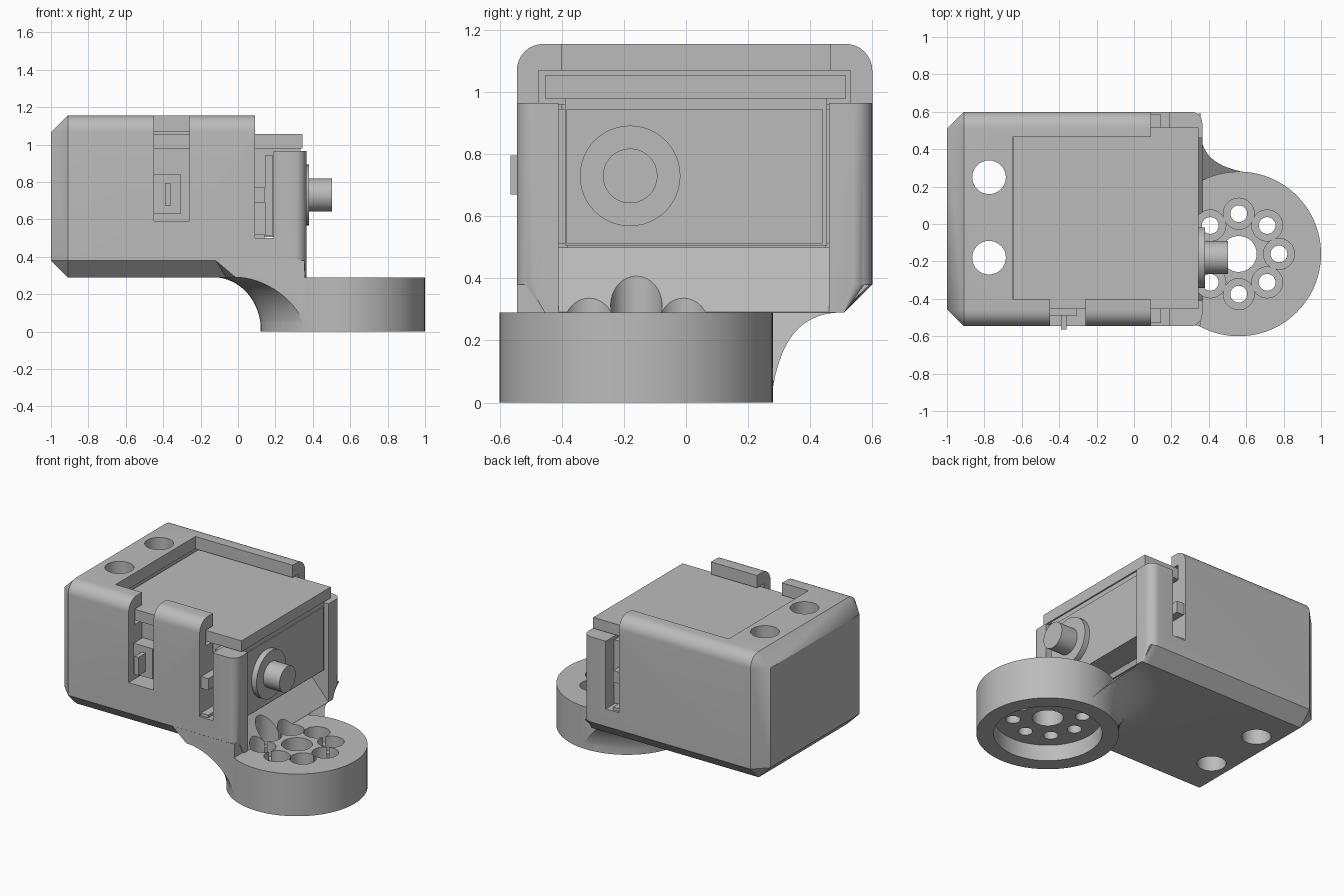
import bpy, bmesh
from math import sin, cos, pi

if "Cube" in bpy.data.objects:
    bpy.data.objects.remove(bpy.data.objects["Cube"])

grey = bpy.data.materials.new("grey plastic")
grey.use_nodes = True
GREY = (0.5, 0.5, 0.5, 1)
grey.diffuse_color = GREY
grey.node_tree.nodes["Principled BSDF"].inputs["Base Color"].default_value = GREY

AXIS = (0.56, -0.16)   # centre of the pivot disc


def finish(bm, name):
    bmesh.ops.remove_doubles(bm, verts=bm.verts, dist=1e-5)
    bmesh.ops.recalc_face_normals(bm, faces=bm.faces)
    mesh = bpy.data.meshes.new(name)
    bm.to_mesh(mesh)
    bm.free()
    mesh.materials.append(grey)
    ob = bpy.data.objects.new(name, mesh)
    bpy.context.collection.objects.link(ob)
    return ob


def loft(name, rings):
    """Skin a list of equal rings and cap both ends."""
    bm = bmesh.new()
    loops = [[bm.verts.new(p) for p in ring] for ring in rings]
    n = len(loops[0])
    for a, b in zip(loops, loops[1:]):
        for i in range(n):
            j = (i + 1) % n
            bm.faces.new((a[i], a[j], b[j], b[i]))
    bm.faces.new(loops[0])
    bm.faces.new(loops[-1])
    return finish(bm, name)


def box(name, x, y, z):
    return loft(name, [[(x[0], y[0], h), (x[1], y[0], h), (x[1], y[1], h), (x[0], y[1], h)] for h in z])


def prism(name, outline, y):
    """Extrude an x-z outline along y."""
    return loft(name, [[(px, d, pz) for px, pz in outline] for d in y])


def lathe(name, centre, profile, n=64):
    """Rings of (radius, height) about a vertical axis."""
    return loft(name, [[(centre[0] + r * cos(2 * pi * i / n), centre[1] + r * sin(2 * pi * i / n), h)
                        for i in range(n)] for r, h in profile])


def rod(name, centre, r, x, n=48):
    """Cylinder along x."""
    return loft(name, [[(d, centre[0] + r * cos(2 * pi * i / n), centre[1] + r * sin(2 * pi * i / n))
                        for i in range(n)] for d in x])


def combine(target, other, mode="DIFFERENCE"):
    mod = target.modifiers.new("combine", "BOOLEAN")
    mod.operation, mod.object, mod.solver = mode, other, "EXACT"
    bpy.context.view_layer.objects.active = target
    bpy.ops.object.modifier_apply(modifier=mod.name)
    bpy.data.objects.remove(other)


def smooth(ob):
    bpy.ops.object.select_all(action="DESELECT")
    ob.select_set(True)
    bpy.context.view_layer.objects.active = ob
    bpy.ops.object.shade_smooth_by_angle(angle=0.5)


# Housing section: chamfered bottom, rounded top
Y0, Y1, Z0, Z1, C, R = -0.545, 0.60, 0.29, 1.155, 0.09, 0.085
section = [(Y0, Z0 + C), (Y0 + C, Z0), (Y1 - C, Z0), (Y1, Z0 + C)]
arc = [i * pi / 16 for i in range(9)]
section += [(Y1 - R + R * cos(a), Z1 - R + R * sin(a)) for a in arc]
section += [(Y0 + R - R * sin(a), Z1 - R + R * cos(a)) for a in arc]


def section_ring(x, dy, dz):
    return [(x, min(max(y, Y0 + dy), Y1 - dy), min(max(z, Z0 + dz), Z1 - dz)) for y, z in section]


# Housing block: chamfered back, rounded front uprights
rings = [section_ring(-1, C, C), section_ring(-1 + C, 0, 0)]
rings += [section_ring(0.305 + 0.06 * sin(a), 0.06 * (1 - cos(a)), 0) for a in arc]
housing = loft("housing", rings)

# Flared neck around the disc, trimmed to the housing and sloped at the front
flare = [(0.69 - 0.253 * cos(i * pi / 32), 0.004 + 0.286 * sin(i * pi / 32)) for i in range(17)]
neck = lathe("neck", AXIS, flare + [(0.78, 0.38)], 96)
combine(neck, box("trim", (-0.5, 0.7), (Y0 + 0.001, Y1 - 0.001), (-0.1, 0.6)), "INTERSECT")
combine(neck, prism("slope", [(0.355, 0.5), (0.355, 0.29), (0.64, -0.01), (2, -0.01), (2, 0.5)], (-1, 1)))
combine(housing, neck, "UNION")

# Motor pocket with ramp, front step, lid groove, side slot and cable notch
combine(housing, box("pocket", (-0.65, 0.21), (-0.4, 0.465), (0.5, 1.4)))
combine(housing, prism("ramp", [(0.18, 1.4), (0.18, 0.5), (0.64, -0.02), (1, -0.02), (1, 1.4)], (-0.41, 0.46)))
combine(housing, box("step", (0.09, 0.6), (-1, 1), (0.965, 1.4)))
combine(housing, box("groove", (-0.66, 0.1), (-0.475, 0.53), (0.962, 1.07)))
combine(housing, box("slot", (0.09, 0.19), (-1, 1), (0.5, 1)))
combine(housing, box("notch", (-0.45, -0.26), (-1, -0.39), (0.59, 1.4)))

# Mounting holes through the back
for y in (0.25, -0.18):
    combine(housing, lathe("hole", (-0.775, y), [(0.09, 0), (0.09, 1.4)], 32))

# Pivot disc: recess below, ring of counterbored holes
combine(housing, lathe("disc", AXIS, [(0.44, 0), (0.44, 0.29)], 96), "UNION")
combine(housing, lathe("recess", AXIS, [(0.335, -0.1), (0.335, 0.11)], 64))
combine(housing, lathe("bore", AXIS, [(0.096, 0), (0.096, 0.49)], 48))
for k in range(8):
    spot = (AXIS[0] + 0.215 * cos(k * pi / 4), AXIS[1] + 0.215 * sin(k * pi / 4))
    combine(housing, lathe("counterbore", spot, [(0.083, 0.19), (0.083, 0.495)], 32))
    combine(housing, lathe("screw_hole", spot, [(0.045, 0), (0.045, 0.3)], 24))
smooth(housing)

# Small catches in the side slots
for side, ys in (("right", (-0.53, -0.38)), ("left", (0.45, 0.585))):
    for i, zs in enumerate(((0.5, 0.52), (0.69, 0.77))):
        box(f"{side}_catch_{i}", (0.08, 0.145), ys, zs)

# Motor with flange, lid and front plate
box("motor_body", (-0.64, 0.335), (-0.39, 0.455), (0.505, 0.99))
box("motor_flange", (0.145, 0.185), (-0.455, 0.515), (0.51, 0.945))
box("motor_lid", (-0.645, 0.345), (-0.455, 0.515), (0.98, 1.055))
box("motor_front_plate", (0.33, 0.342), (-0.385, 0.44), (0.512, 0.945))

# Output collar and shaft
smooth(rod("output_collar", (-0.18, 0.73), 0.162, (0.33, 0.38)))
smooth(rod("output_shaft", (-0.18, 0.73), 0.088, (0.37, 0.503)))

# Cable plug in the notch
box("cable_plug", (-0.45, -0.305), (-0.49, -0.38), (0.63, 0.84))
box("cable_tab", (-0.39, -0.36), (-0.565, -0.48), (0.67, 0.795))
